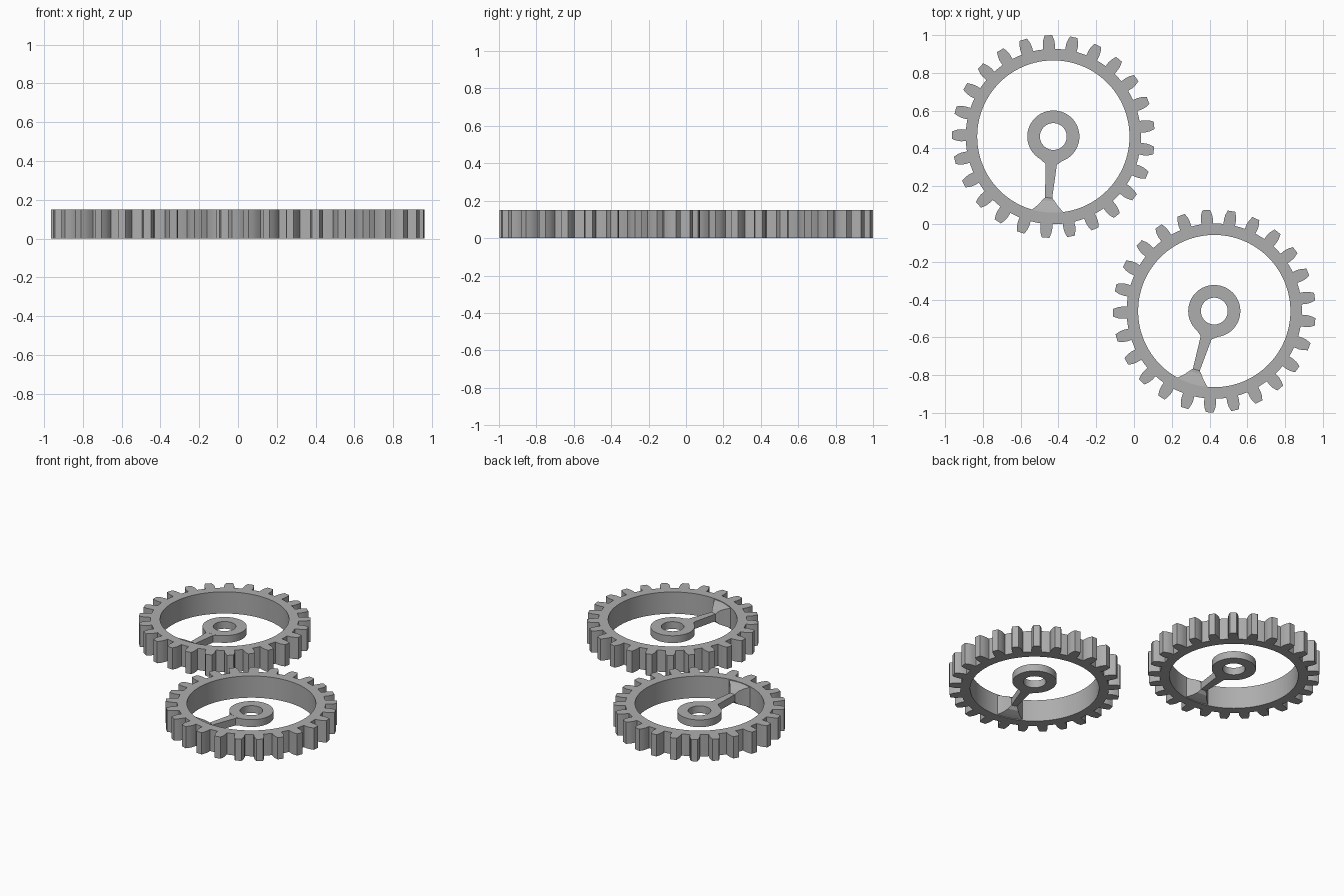
import bpy, bmesh, math

if "Cube" in bpy.data.objects:
    bpy.data.objects.remove(bpy.data.objects["Cube"])

TEETH, HEIGHT = 25, 0.15
MID = HEIGHT / 2

grey = bpy.data.materials.new("plain grey")
grey.diffuse_color = (0.42, 0.42, 0.42, 1)
grey.use_nodes = True
grey.node_tree.nodes["Principled BSDF"].inputs["Base Color"].default_value = grey.diffuse_color


def finish(bm, name, centre):
    """Turn a bmesh into a placed object with sharp edges kept."""
    bmesh.ops.recalc_face_normals(bm, faces=bm.faces)
    mesh = bpy.data.meshes.new(name)
    bm.to_mesh(mesh)
    bm.free()
    obj = bpy.data.objects.new(name, mesh)
    bpy.context.collection.objects.link(obj)
    obj.location = (centre[0], centre[1], 0)
    mesh.materials.append(grey)
    bpy.ops.object.select_all(action='DESELECT')
    obj.select_set(True)
    bpy.context.view_layer.objects.active = obj
    bpy.ops.object.shade_smooth_by_angle(angle=math.radians(15))
    return obj


def polar(r, a):
    return (r * math.cos(a), r * math.sin(a))


def holed_plate(name, outer, inner, z0, z1, centre):
    """Extruded plate between two outlines of equal point count."""
    bm = bmesh.new()
    rings = [[bm.verts.new((x, y, z)) for x, y in pts]
             for pts, z in ((outer, z0), (outer, z1), (inner, z1), (inner, z0))]
    n = len(outer)
    for k in range(4):
        a, b = rings[k], rings[(k + 1) % 4]
        for i in range(n):
            j = (i + 1) % n
            bm.faces.new((a[i], a[j], b[j], b[i]))
    return finish(bm, name, centre)


def toothed_rim(name, centre, phase):
    # half of a tooth: radius and half width
    side = [(0.464, 0.031), (0.490, 0.032), (0.512, 0.029), (0.537, 0.020)]
    pitch = 2 * math.pi / TEETH
    outer, inner = [], []
    for t in range(TEETH):
        a = phase + t * pitch
        pts = [(r, a - w / r) for r, w in side]
        pts += [(r, a + w / r) for r, w in reversed(side)]
        pts += [(0.464, a + pitch * 0.42), (0.464, a + pitch * 0.58)]
        outer += [polar(r, b) for r, b in pts]
        inner += [polar(0.403, a + pitch * (i / len(pts) - 0.35)) for i in range(len(pts))]
    return holed_plate(name, outer, inner, 0, HEIGHT, centre)


def hub(name, centre):
    angles = [2 * math.pi * i / 64 for i in range(64)]
    return holed_plate(name, [polar(0.138, a) for a in angles],
                       [polar(0.071, a) for a in angles],
                       MID - 0.025, MID + 0.025, centre)


def spoke(name, centre, angle):
    # radius, half width, half height: flared at the hub and at the rim
    sections = [(0.100, 0.088, 0.0245), (0.148, 0.030, 0.0245), (0.325, 0.019, 0.0245),
                (0.342, 0.034, 0.045), (0.365, 0.052, 0.056), (0.388, 0.076, 0.066),
                (0.412, 0.105, 0.074)]
    c, s = math.cos(angle), math.sin(angle)
    bm = bmesh.new()
    loops = [[bm.verts.new((r * c - u * w * s, r * s + u * w * c, MID + v * h))
              for u, v in ((-1, -1), (1, -1), (1, 1), (-1, 1))] for r, w, h in sections]
    for a, b in zip(loops, loops[1:]):
        for i in range(4):
            j = (i + 1) % 4
            bm.faces.new((a[i], a[j], b[j], b[i]))
    bm.faces.new(loops[0])
    bm.faces.new(loops[-1])
    return finish(bm, name, centre)


# Two separate gears; each spoke lines up with one tooth
for label, centre, degrees in (("back", (-0.427, 0.463), 265.6),
                               ("front", (0.425, -0.461), 253.0)):
    phase = math.radians(degrees)
    toothed_rim(label + "_toothed_rim", centre, phase)
    hub(label + "_hub", centre)
    spoke(label + "_spoke", centre, phase)
